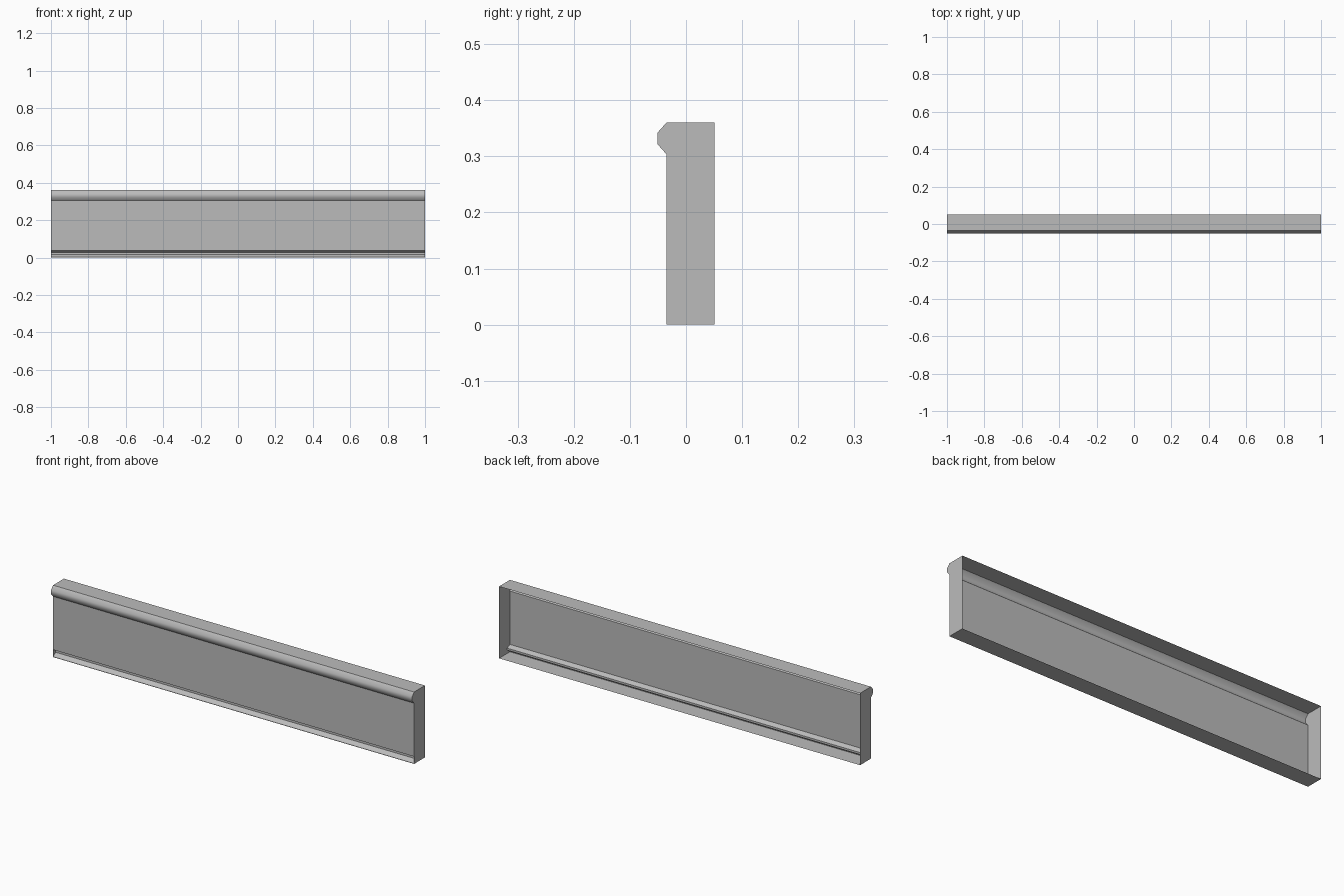
import bpy

cube = bpy.data.objects.get("Cube")
if cube:
    bpy.data.objects.remove(cube, do_unlink=True)

# Single sheet-metal colour
grey = bpy.data.materials.new("light_grey")
grey.use_nodes = True
colour = (0.5, 0.5, 0.5, 1)
grey.diffuse_color = colour
grey.node_tree.nodes["Principled BSDF"].inputs["Base Color"].default_value = colour

FRONT, BACK, TOP = -0.035, 0.051, 0.36


def add_mesh(name, verts, faces, smooth=False):
    mesh = bpy.data.meshes.new(name)
    mesh.from_pydata(verts, [], faces)
    mesh.materials.append(grey)
    for poly in mesh.polygons:
        poly.use_smooth = smooth
    obj = bpy.data.objects.new(name, mesh)
    bpy.context.collection.objects.link(obj)
    return obj


def sweep(name, profile, smooth=False):
    """Sheet made by running a (y, z) profile along the full length."""
    verts = [(x, y, z) for y, z in profile for x in (-1, 1)]
    faces = [(2 * i, 2 * i + 2, 2 * i + 3, 2 * i + 1) for i in range(len(profile) - 1)]
    return add_mesh(name, verts, faces, smooth)


# Profiles of the rounded top bead and the folded bottom groove
bead = [(FRONT, TOP), (-0.051, 0.342), (-0.051, 0.322), (FRONT, 0.304)]
groove = [(FRONT, 0.037), (-0.014, 0.026), (-0.014, 0.016), (FRONT, 0.002)]

# Folded sheets along the length
sweep("top_panel", [(BACK, TOP), (FRONT, TOP)])
sweep("top_bead", bead, smooth=True)
sweep("front_panel", [bead[-1], groove[0]])
sweep("bottom_groove", groove)
sweep("bottom_panel", [groove[-1], (FRONT, 0), (BACK, 0)])

# Flat end plates, following the outer outline
outline = [(BACK, TOP)] + bead + [(FRONT, 0), (BACK, 0)]
for name, x in (("left_end", 1), ("right_end", -1)):
    order = list(range(len(outline)))
    add_mesh(name, [(x, y, z) for y, z in outline], [order if x > 0 else order[::-1]])
